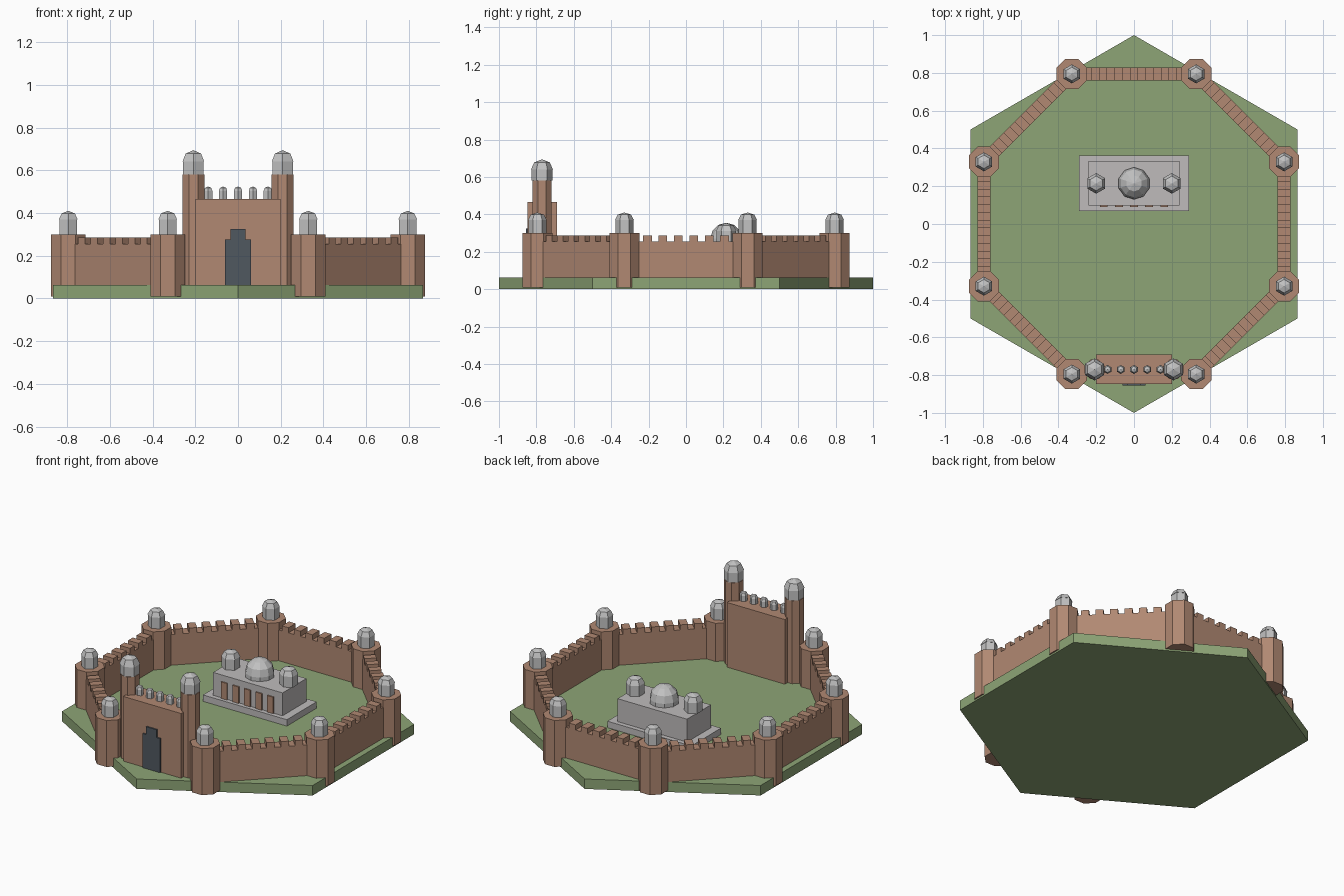
import bpy, bmesh, math
from mathutils import Matrix, Vector

if "Cube" in bpy.data.objects:
    bpy.data.objects.remove(bpy.data.objects["Cube"])


def material(name, rgb):
    m = bpy.data.materials.new(name)
    m.diffuse_color = (*rgb, 1)
    m.use_nodes = True
    m.node_tree.nodes["Principled BSDF"].inputs["Base Color"].default_value = m.diffuse_color
    return m


BRICK = material("brick_brown", (0.44, 0.25, 0.17))
GRASS = material("grass_green", (0.27, 0.376, 0.181))
STONE = material("pale_stone", (0.52, 0.50, 0.50))
DOME = material("dome_grey", (0.54, 0.54, 0.54))
SLATE = material("slate_door", (0.08, 0.098, 0.117))


def finish(name, bm, mat):
    bmesh.ops.recalc_face_normals(bm, faces=bm.faces)
    me = bpy.data.meshes.new(name)
    bm.to_mesh(me)
    bm.free()
    me.materials.append(mat)
    ob = bpy.data.objects.new(name, me)
    bpy.context.collection.objects.link(ob)
    return ob


def lathe(name, profile, n, phase, mat, x=0, y=0):
    """Closed n-sided solid from (radius, z) points, flat shaded."""
    bm = bmesh.new()
    rings = []
    for r, z in profile:
        if r == 0:
            rings.append([bm.verts.new((x, y, z))] * n)
        else:
            a = [math.radians(phase) + math.tau * i / n for i in range(n)]
            rings.append([bm.verts.new((x + r * math.cos(t), y + r * math.sin(t), z)) for t in a])
    for lo, hi in zip(rings, rings[1:]):
        for i in range(n):
            j = (i + 1) % n
            vs = [lo[i], lo[j], hi[j], hi[i]]
            bm.faces.new(list(dict.fromkeys(vs)))
    for ring in (rings[0], rings[-1]):
        if ring[0] is not ring[1]:
            bm.faces.new(ring)
    return finish(name, bm, mat)


def add_box(bm, x0, x1, y0, y1, z0, z1):
    m = Matrix.Translation(((x0 + x1) / 2, (y0 + y1) / 2, (z0 + z1) / 2))
    bmesh.ops.create_cube(bm, size=1, matrix=m @ Matrix.Diagonal((x1 - x0, y1 - y0, z1 - z0, 1)))


def boxes(name, mat, *dims):
    bm = bmesh.new()
    for d in dims:
        add_box(bm, *d)
    return finish(name, bm, mat)


def turret(name, x, y, z, r, body, cap):
    """Six-sided drum with a faceted dome on top."""
    R, t = r * 1.05, z + body
    lathe(name, [(r, z), (r, t), (R, t), (R * 0.707, t + cap * 0.707), (0, t + cap)],
          6, 90, DOME, x, y)


# Hexagonal ground slab
lathe("ground_slab", [(1, 0), (1, 0.062)], 6, 90, GRASS)

# Eight corner towers with domed turrets
corners = []
for k in range(8):
    a = math.radians(22.5 + 45 * k)
    corners.append(Vector((0.86 * math.cos(a), 0.86 * math.sin(a))))
for p in corners:
    lathe("corner_tower", [(0.0866, 0.01), (0.0866, 0.30)], 8, 22.5, BRICK, *p)
    turret("tower_turret", p.x, p.y, 0.30, 0.048, 0.07, 0.04)

# Crenellated walls on every side but the gate side
for k in range(8):
    if k == 5:
        continue
    p, q = corners[k], corners[(k + 1) % 8]
    mid, d = (p + q) / 2, q - p
    L = d.length
    parts = [(-L / 2, L / 2, -0.035, 0.035, 0.05, 0.254)]
    for i in range(8):
        c = (i + 0.5) / 8 * L - L / 2
        parts.append((c - 0.023, c + 0.023, -0.035, 0.035, 0.254, 0.286))
    wall = boxes("curtain_wall", BRICK, *parts)
    wall.location = (mid.x, mid.y, 0)
    wall.rotation_euler.z = math.atan2(d.y, d.x)

# Gatehouse block, stepped door and flanking pillars
boxes("gatehouse", BRICK, (-0.2, 0.2, -0.847, -0.69, 0.05, 0.466))
boxes("gate_door", SLATE, (-0.06, 0.06, -0.856, -0.847, 0.06, 0.275),
      (-0.036, 0.036, -0.856, -0.847, 0.275, 0.324))
for s in (-1, 1):
    lathe("gate_pillar", [(0.056, 0.05), (0.056, 0.58)], 8, 22.5, BRICK, 0.209 * s, -0.77)
    turret("gate_turret", 0.209 * s, -0.77, 0.58, 0.056, 0.06, 0.054)
for i in range(-2, 3):
    turret("gate_small_turret", 0.07 * i, -0.77, 0.466, 0.0225, 0.036, 0.022)

# Inner hall on its plinth, with brown front panels
boxes("hall_plinth", STONE, (-0.29, 0.29, 0.068, 0.362, 0.05, 0.102))
boxes("hall", STONE, (-0.24, 0.24, 0.097, 0.333, 0.10, 0.245))
boxes("hall_panels", BRICK, *[(0.08 * i - 0.021, 0.08 * i + 0.021, 0.089, 0.097, 0.102, 0.205)
                              for i in range(-2, 3)])

# Central dome and side turrets of the hall
prof = [(0.085, 0.243), (0.085, 0.27)]
prof += [(0.085 * math.cos(math.radians(a)), 0.27 + 0.085 * math.sin(math.radians(a))) for a in (30, 60)]
lathe("hall_dome", prof + [(0, 0.355)], 10, 90, DOME, 0, 0.215)
for s in (-1, 1):
    turret("hall_turret", 0.2 * s, 0.215, 0.244, 0.052, 0.068, 0.042)
